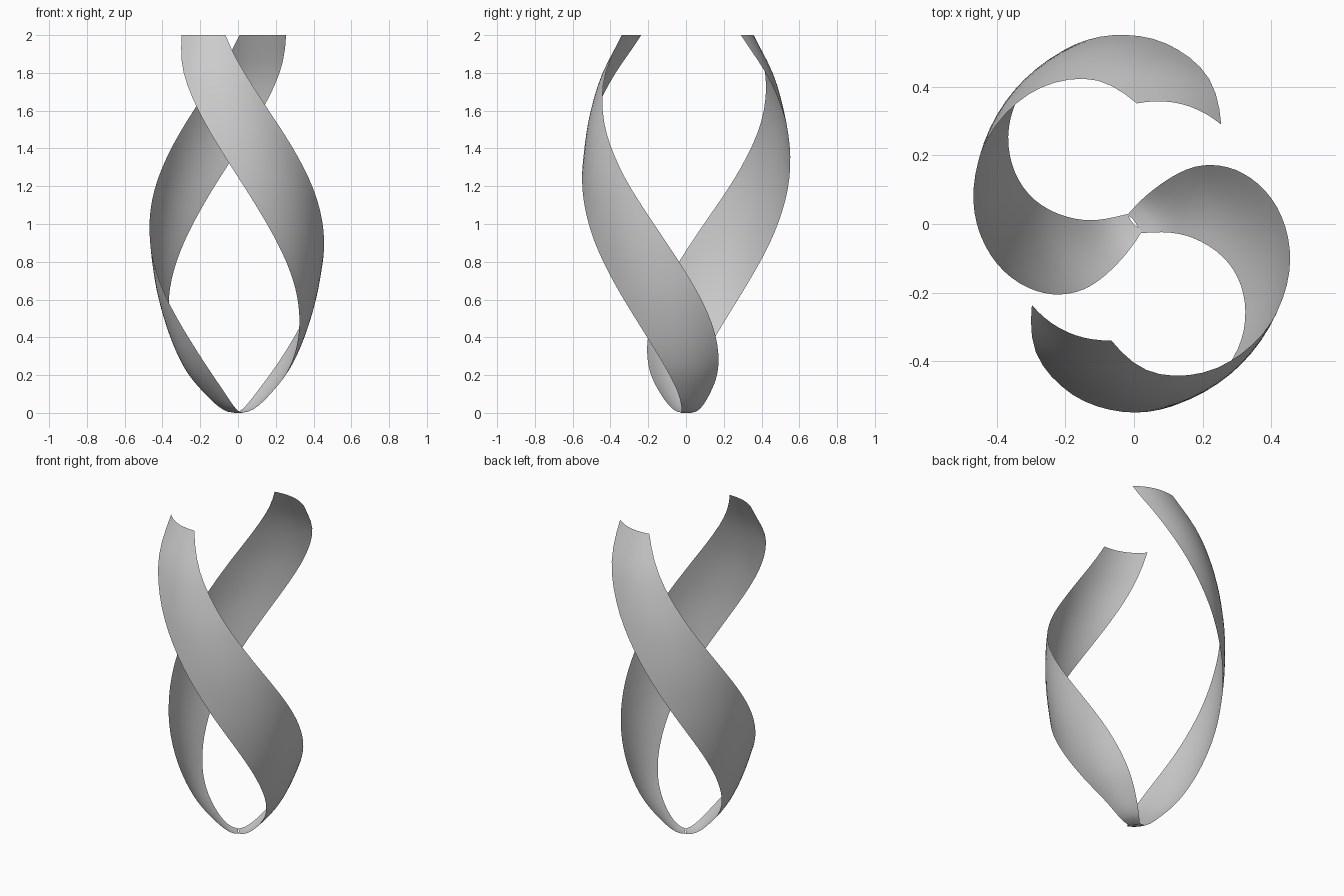
import bpy, math
from mathutils import Vector

if "Cube" in bpy.data.objects:
    bpy.data.objects.remove(bpy.data.objects["Cube"], do_unlink=True)

mat = bpy.data.materials.new("light grey")
mat.use_nodes = True
grey = (0.6, 0.6, 0.6, 1)
mat.diffuse_color = grey
mat.node_tree.nodes["Principled BSDF"].inputs["Base Color"].default_value = grey

# Guide heights, with the ribbon's distance from the axis and its half width there
heights = [0, .1, .25, .44, .7, 1, 1.3, 1.6, 1.8, 2]
distance = [0, .14, .243, .326, .405, .457, .477, .459, .418, .34]
half_width = [.032, .092, .148, .189, .217, .227, .214, .187, .163, .127]
TWIST = 73.5     # degrees per unit of height
LEAN = 98        # angle from the ribbon's middle to its width direction
BULGE = .235     # outward curve of the cross-section per half width


def smooth_value(values, z):
    """Smooth curve through the guide values, rounded towards the base."""
    u = [math.sqrt(h) for h in heights]
    x, last = math.sqrt(z), len(u) - 1

    def slope(k):
        if k in (0, last):
            a, b = max(k - 1, 0), min(k + 1, last)
            return (values[b] - values[a]) / (u[b] - u[a])
        before, after = u[k] - u[k - 1], u[k + 1] - u[k]
        left = (values[k] - values[k - 1]) / before
        right = (values[k + 1] - values[k]) / after
        return (left * after + right * before) / (before + after)

    i = max(k for k in range(last) if u[k] <= x + 1e-6)
    h = u[i + 1] - u[i]
    t = (x - u[i]) / h
    return (values[i] * (1 + 2 * t) * (1 - t) ** 2 + slope(i) * h * t * (1 - t) ** 2
            + values[i + 1] * t * t * (3 - 2 * t) + slope(i + 1) * h * t * t * (t - 1))


def direction(degrees):
    a = math.radians(degrees)
    return Vector((math.cos(a), math.sin(a)))


def make_ribbon(name, top_angle, centre, rows=44, columns=10):
    """Petal-shaped strip with an arched section, twisted about the axis."""
    verts = []
    for row in range(rows + 1):
        z = 2 * (row / rows) ** 1.5
        angle = top_angle + TWIST * (2 - z)
        half = smooth_value(half_width, z)
        middle = Vector(centre) + direction(angle) * smooth_value(distance, z)
        across, outward = direction(angle + LEAN), direction(angle + LEAN - 90)
        for c in range(columns + 1):
            s = 2 * c / columns - 1
            p = middle + across * half * s + outward * half * BULGE * (1 - s * s)
            verts.append((p.x, p.y, z))
    w = columns + 1
    faces = [(r * w + c, r * w + c + 1, (r + 1) * w + c + 1, (r + 1) * w + c)
             for r in range(rows) for c in range(columns)]
    mesh = bpy.data.meshes.new(name)
    mesh.from_pydata(verts, [], faces)
    mesh.materials.append(mat)
    mesh.polygons.foreach_set("use_smooth", [True] * len(faces))
    bpy.context.collection.objects.link(bpy.data.objects.new(name, mesh))


# Two intertwined ribbons
make_ribbon("front_ribbon", 238, (-.002, 0))
make_ribbon("back_ribbon", 428, (.004, .006))
